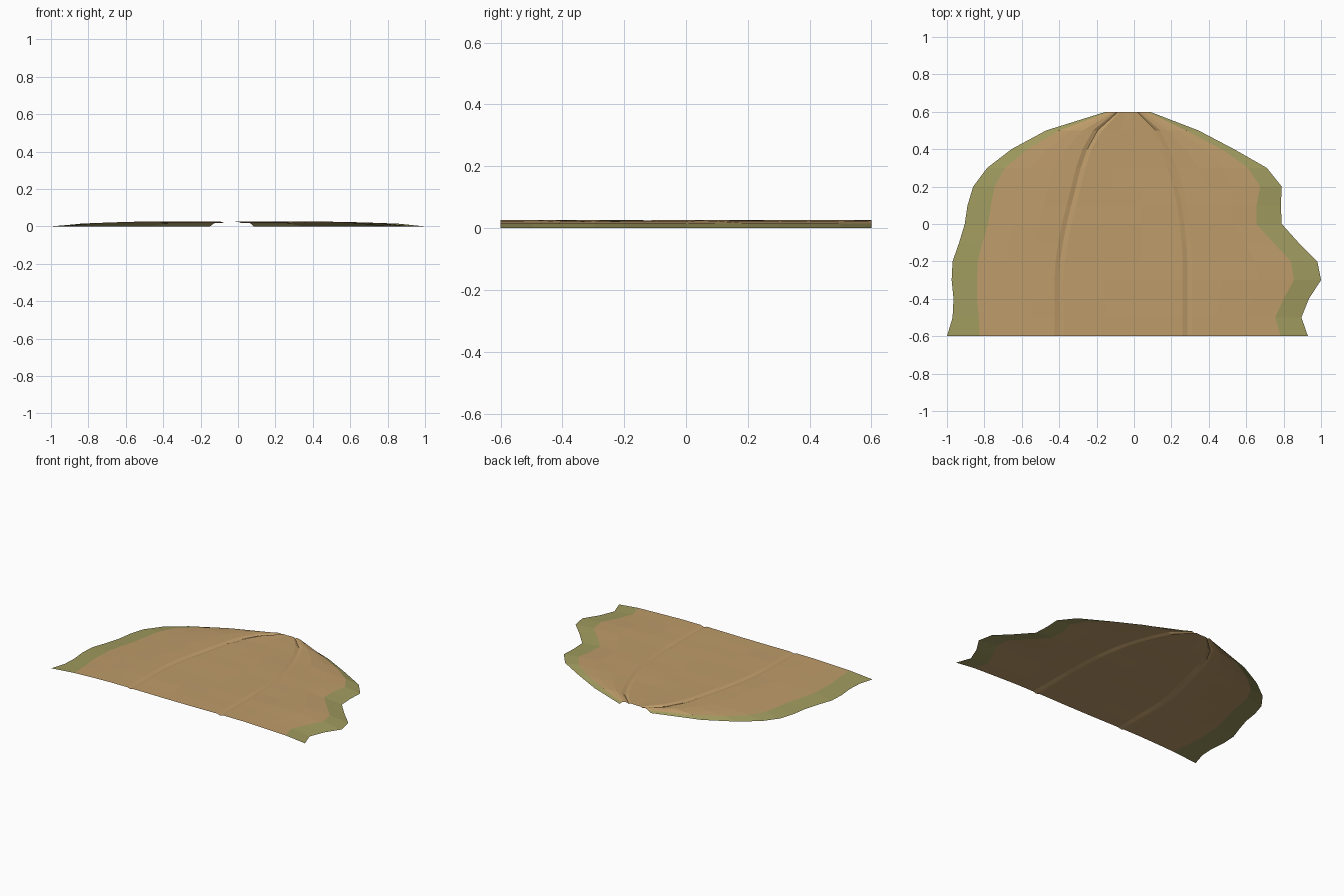
import bpy
import random

random.seed(4)
cube = bpy.data.objects.get("Cube")
if cube:
    bpy.data.objects.remove(cube, do_unlink=True)


def material(name, colour):
    m = bpy.data.materials.new(name)
    m.use_nodes = True
    m.diffuse_color = (*colour, 1)
    m.node_tree.nodes["Principled BSDF"].inputs["Base Color"].default_value = (*colour, 1)
    return m


# Plan outline, one value per row from front to back
LEFT_EDGE = [-1, -.97, -.965, -.975, -.97, -.935, -.905, -.89, -.86, -.785, -.655, -.47, -.15]
LEFT_DIRT = [-.825, -.83, -.84, -.84, -.835, -.81, -.78, -.765, -.745, -.69, -.57, -.4, -.13]
LEFT_RUT = [-.4, -.4, -.4, -.4, -.395, -.38, -.36, -.335, -.31, -.285, -.25, -.195, -.085]
RIGHT_RUT = [.285, .285, .285, .285, .285, .28, .27, .255, .235, .205, .165, .115, .015]
RIGHT_DIRT = [.785, .755, .8, .855, .84, .745, .655, .655, .675, .61, .47, .28, .07]
RIGHT_EDGE = [.93, .895, .935, 1, .98, .88, .79, .785, .79, .71, .535, .345, .085]


def mix(a, b, t):
    return a + (b - a) * t


def row_points(i):
    """Cross-section of the track: verge, shoulder, rut, crown, rut, shoulder, verge."""
    le, ld, lr, rr, rd, re = (c[i] for c in (LEFT_EDGE, LEFT_DIRT, LEFT_RUT,
                                             RIGHT_RUT, RIGHT_DIRT, RIGHT_EDGE))
    w = .025 if i < len(LEFT_EDGE) - 1 else .011
    return [(le, 0), (ld, .015),
            (mix(ld, lr - w, .35), .021), (mix(ld, lr - w, .7), .025),
            (lr - w, .025), (lr, .018), (lr + w, .025),
            (mix(lr, rr, .36), .024), (mix(lr, rr, .64), .024),
            (rr - w, .025), (rr, .018), (rr + w, .025),
            (mix(rr + w, rd, .3), .025), (mix(rr + w, rd, .65), .021),
            (rd, .015), (re, 0)]


# Open ground sheet with two wheel ruts
verts, faces = [], []
rows = len(LEFT_EDGE)
for i in range(rows):
    section = row_points(i)
    cols = len(section)
    for x, z in section:
        bump = random.uniform(-.001, .001) if z > .02 else 0
        verts.append((x, -.6 + i * .1, z + bump))
for i in range(rows - 1):
    for j in range(cols - 1):
        a = i * cols + j
        faces.append((a, a + 1, a + cols + 1, a + cols))

mesh = bpy.data.meshes.new("dirt_track_end")
mesh.from_pydata(verts, [], faces)
mesh.materials.append(material("tan dirt", (.515, .332, .144)))
mesh.materials.append(material("olive grass", (.352, .328, .114)))

# Grass on the outer strip of each side
for p in mesh.polygons:
    p.material_index = 1 if p.index % (cols - 1) in (0, cols - 2) else 0

track = bpy.data.objects.new("dirt_track_end", mesh)
bpy.context.collection.objects.link(track)
